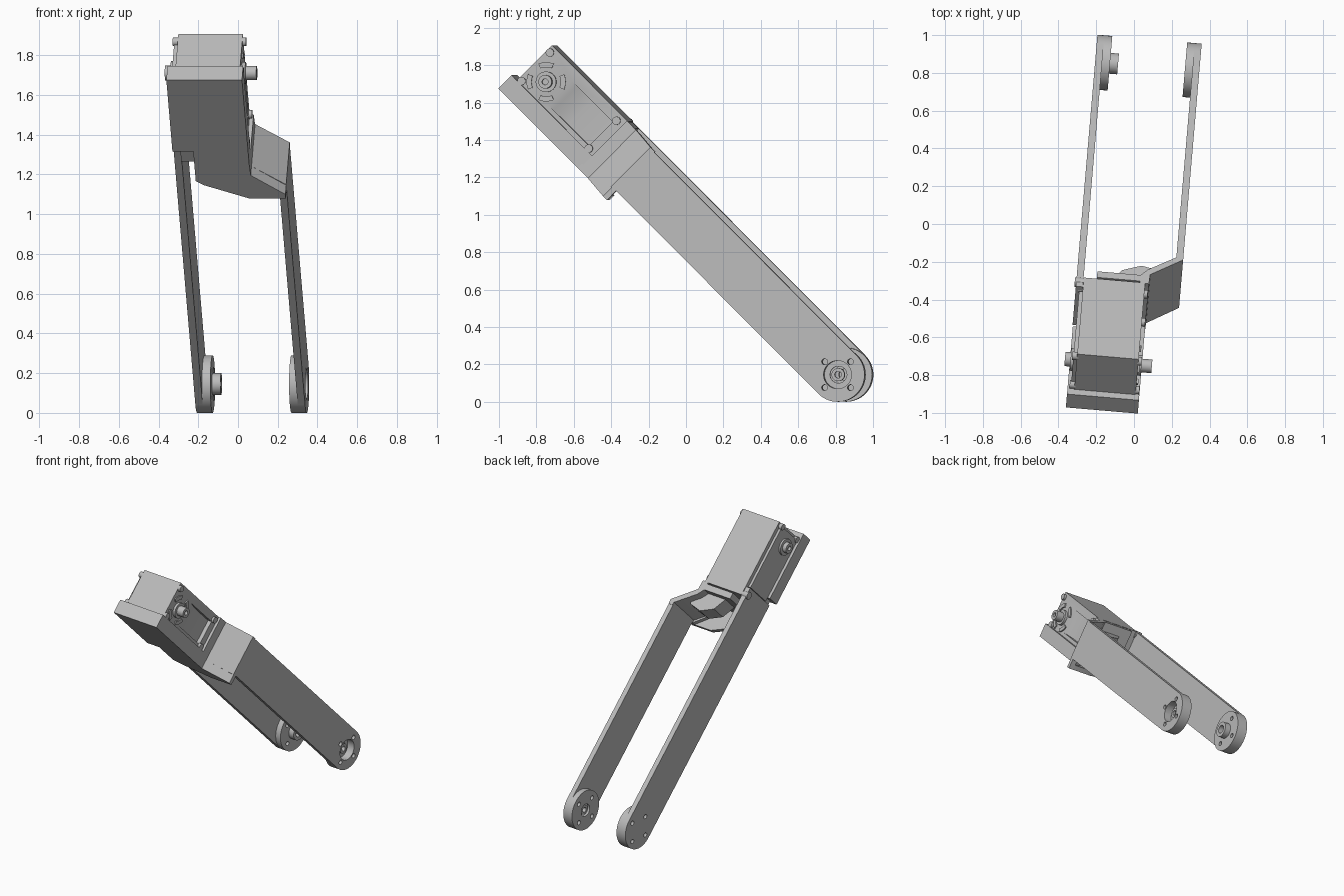
import bpy, bmesh
from math import radians, sin, cos, pi
from mathutils import Matrix, Vector

if "Cube" in bpy.data.objects:
    bpy.data.objects.remove(bpy.data.objects["Cube"])

grey = bpy.data.materials.new("plain grey")
grey.use_nodes = True
grey.diffuse_color = (0.5, 0.5, 0.5, 1)
grey.node_tree.nodes["Principled BSDF"].inputs["Base Color"].default_value = (0.5, 0.5, 0.5, 1)

# Leg frame: X across, Y down the leg, Z out of its upper side; origin on the lower axle
FRAME = (Matrix.Translation((0.08, 0.833, 0.145))
         @ Matrix.Rotation(radians(-4.9), 4, 'Z')
         @ Matrix.Rotation(radians(-45), 4, 'X'))
R = 0.145            # half width of the arms
SERVO_AXLE = (-2.224, -0.01)


def prism(name, pts, lo, hi, axis='Z'):
    """Extrude a 2D outline: (X, Y) along Z, or (Y, Z) along X."""
    bm = bmesh.new()
    def at(p, h):
        return (h, p[0], p[1]) if axis == 'X' else (p[0], p[1], h)
    face = bm.faces.new([bm.verts.new(at(p, lo)) for p in pts])
    new = bmesh.ops.extrude_face_region(bm, geom=[face])["geom"]
    shift = Vector((hi - lo, 0, 0)) if axis == 'X' else Vector((0, 0, hi - lo))
    bmesh.ops.translate(bm, vec=shift, verts=[v for v in new if isinstance(v, bmesh.types.BMVert)])
    bmesh.ops.recalc_face_normals(bm, faces=bm.faces)
    mesh = bpy.data.meshes.new(name)
    bm.to_mesh(mesh)
    bm.free()
    mesh.materials.append(grey)
    ob = bpy.data.objects.new(name, mesh)
    bpy.context.collection.objects.link(ob)
    ob.matrix_world = FRAME
    return ob


def arc(c, r, a0, a1, n):
    return [(c[0] + r * cos(a0 + (a1 - a0) * i / n),
             c[1] + r * sin(a0 + (a1 - a0) * i / n)) for i in range(n + 1)]


def disc(name, c, r, lo, hi, n=32):
    return prism(name, arc(c, r, 0, 2 * pi, n)[:-1], lo, hi, 'X')


def box(name, x, y, z):
    return prism(name, [(x[0], y[0]), (x[1], y[0]), (x[1], y[1]), (x[0], y[1])], z[0], z[1])


def activate(ob):
    bpy.ops.object.select_all(action='DESELECT')
    ob.select_set(True)
    bpy.context.view_layer.objects.active = ob


def cut(ob, cutters):
    for c in cutters:
        mod = ob.modifiers.new("cut", 'BOOLEAN')
        mod.operation = 'DIFFERENCE'
        mod.solver = 'EXACT'
        mod.object = c
        bpy.context.view_layer.update()
        activate(ob)
        bpy.ops.object.modifier_apply(modifier=mod.name)
        bpy.data.objects.remove(c)


def bolt_cutters(lo, hi):
    ring = arc((0, 0), 0.098, 0, 2 * pi, 4)[:-1]
    return [disc("bolt_cutter", c, 0.016, lo, hi, 16) for c in ring]


# Arms with rounded lower ends
def arm(name, top, lo, hi):
    return prism(name, [(top, -R)] + arc((0, 0), R, -pi / 2, pi / 2, 32) + [(top, R)], lo, hi, 'X')

left_arm = arm("left_arm", -1.57, 0.23, 0.267)
right_arm = arm("right_arm", -1.83, -0.287, -0.25)
left_hub = disc("left_hub", (0, 0), R, 0.19, 0.23, 64)
right_hub = disc("right_hub", (0, 0), R, -0.25, -0.208, 64)
cut(left_arm, bolt_cutters(0.1, 0.4) + [disc("c", (0, 0), 0.075, 0.1, 0.4)])
cut(left_hub, bolt_cutters(0.1, 0.4) + [disc("c", (0, 0), 0.075, 0.21, 0.4),
                                        disc("c", (0, 0), 0.045, 0.1, 0.4)])
cut(right_arm, bolt_cutters(-0.4, -0.1))
cut(right_hub, bolt_cutters(-0.4, -0.1))
axle_seat = disc("axle_seat", (0, 0), 0.035, 0.2, 0.235)
cut(axle_seat, [disc("c", (0, 0), 0.018, 0.1, 0.4, 20)])
axle_stub = disc("axle_stub", (0, 0), 0.055, -0.23, -0.165)
cut(axle_stub, [disc("c", (0, 0), 0.03, -0.2, -0.1, 24)])

# Bent panel from the motor to the left arm
prism("bent_panel", [(0.097, -1.77), (0.1, -1.7), (0.267, -1.57), (0.267, -1.535),
                     (0.23, -1.535), (0.23, -1.555), (0.085, -1.665), (0.05, -1.71), (0.05, -1.77)],
      -0.15, 0.15)
prism("bent_panel_skirt", [(0.097, -1.77), (0.1, -1.7), (0.267, -1.565), (0.267, -1.535),
                           (0.23, -1.535), (0.07, -1.67), (0.05, -1.77)], -0.215, -0.15)

# Cradle under the motor, its floor gusset and end wall
prism("cradle", [(-0.285, -2.38), (0.097, -2.38), (0.097, -1.76), (-0.18, -1.76),
                 (-0.18, -1.87), (-0.285, -1.87)], -0.215, -0.115)
prism("floor_gusset", [(-0.18, -1.78), (-0.18, -1.66), (-0.14, -1.63), (0.085, -1.535),
                       (0.267, -1.535), (0.1, -1.7), (0.097, -1.78)], -0.215, -0.18)
box("end_wall", (-0.18, 0.097), (-1.755, -1.71), (-0.2, 0.15))
prism("wall_rib", [(-0.1, -1.71), (-0.05, -1.62), (0.05, -1.575), (0.15, -1.6),
                   (0.15, -1.64), (0.06, -1.71)], -0.05, 0.085)

# Motor body with a scooped pocket in its left face
motor = box("motor_body", (-0.249, 0.077), (-2.34, -1.765), (-0.18, 0.15))
cut(motor, [prism("c", [(0.2, -2.13), (0.077, -2.13), (0.066, -2.09), (0.053, -2.04), (0.047, -1.98),
                        (0.047, -1.82), (0.2, -1.82)], -0.09, 0.09)])
box("motor_right_cover", (-0.268, -0.249), (-2.32, -1.84), (-0.11, 0.12))

# Output horns on both sides
for side, base, steps in (("left", 0.075, ((0.055, 0.02), (0.036, 0.075))),
                          ("right", -0.26, ((0.06, -0.022), (0.038, -0.052)))):
    for i, (r, reach) in enumerate(steps):
        horn = disc(f"{side}_horn_{i}", SERVO_AXLE, r, *sorted((base, base + reach)))
        if i:
            cut(horn, [disc("c", SERVO_AXLE, 0.016, *sorted((base + reach * 0.6, base + reach * 2)))])

# Raised pads around the left horn
for i in range(4):
    mid = i * pi / 2 + pi / 4
    pad = arc(SERVO_AXLE, 0.105, mid - 0.4, mid + 0.4, 8) + arc(SERVO_AXLE, 0.078, mid + 0.4, mid - 0.4, 8)
    prism(f"horn_pad_{i}", pad, 0.07, 0.086, 'X')

# Corner screws
for i, c in enumerate(((-2.32, 0.115), (-1.81, 0.11), (-1.81, -0.1), (-2.32, -0.1))):
    disc(f"left_screw_{i}", c, 0.022, 0.07, 0.095, 20)
    disc(f"right_screw_{i}", c, 0.022, -0.275, -0.24, 20)
disc("hinge_pin", (-1.78, 0.125), 0.026, -0.295, -0.24, 20)

for ob in list(bpy.context.collection.objects):
    if ob.type == 'MESH' and ob.data.materials and ob.data.materials[0] == grey:
        activate(ob)
        bpy.ops.object.shade_smooth_by_angle(angle=radians(30))
